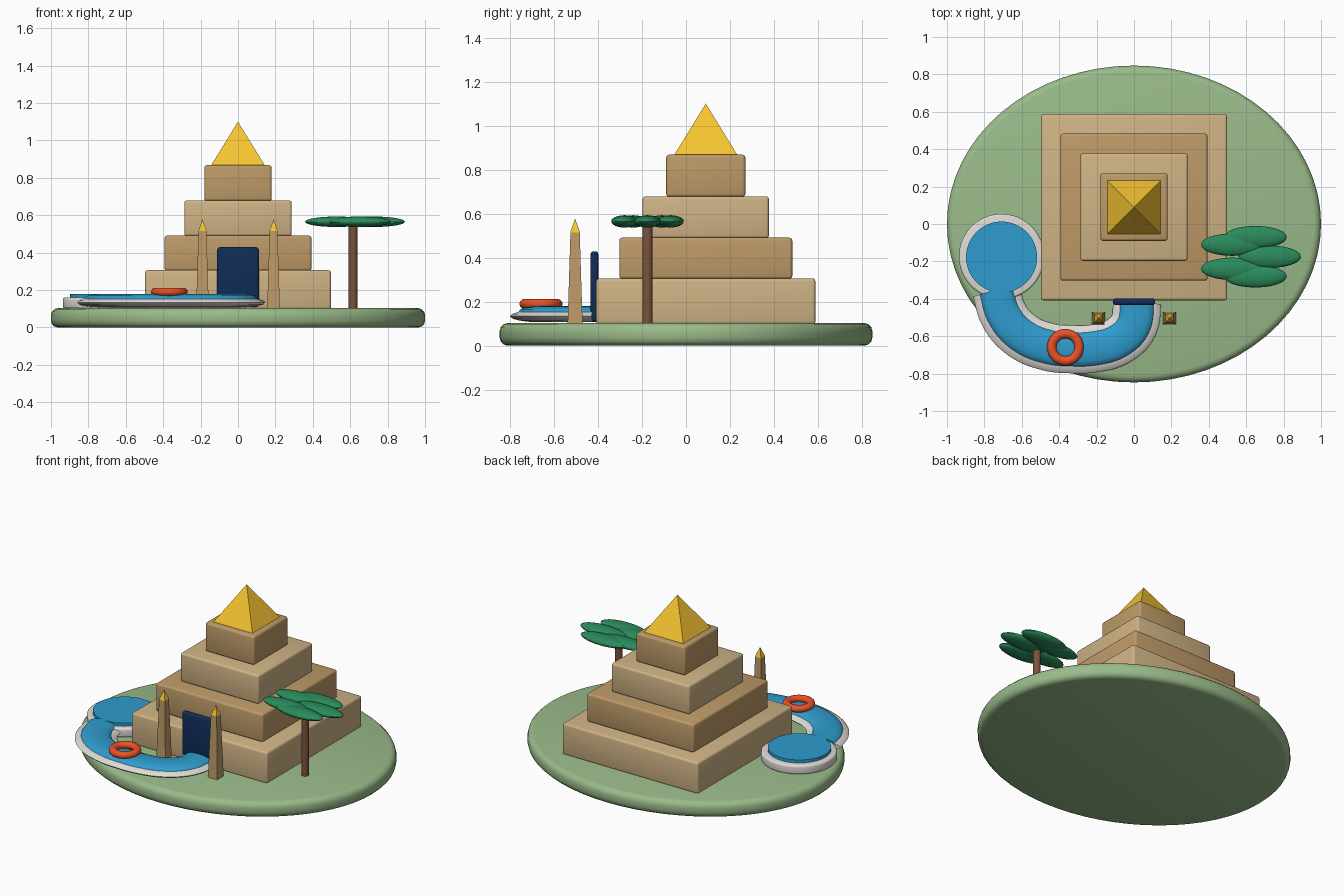
import bpy
from math import cos, sin, pi, radians, sqrt

if "Cube" in bpy.data.objects:
    bpy.data.objects.remove(bpy.data.objects["Cube"])


def material(name, rgb):
    m = bpy.data.materials.new(name)
    m.diffuse_color = [(c / 255) ** 2.2 for c in rgb] + [1]
    m.use_nodes = True
    m.node_tree.nodes["Principled BSDF"].inputs["Base Color"].default_value = m.diffuse_color
    return m


GRASS = material("grass", (153, 186, 137))
SAND = material("light_sandstone", (206, 178, 132))
SAND2 = material("dark_sandstone", (188, 153, 104))
GOLD = material("gold", (245, 195, 52))
WATER = material("water", (50, 155, 205))
RIM = material("pale_stone", (222, 218, 212))
NAVY = material("dark_blue", (24, 48, 88))
RED = material("orange_red", (235, 82, 42))
BARK = material("bark", (122, 84, 62))
LEAF = material("leaf", (46, 138, 92))


def finish(name, mat, bevel=0, segments=3, smooth=True):
    o = bpy.context.object
    o.name = name
    o.data.materials.append(mat)
    bpy.ops.object.transform_apply(location=False, rotation=True, scale=True)
    if bevel:
        b = o.modifiers.new("bevel", 'BEVEL')
        b.width, b.segments = bevel, segments
        b.limit_method, b.angle_limit = 'ANGLE', radians(40)
        bpy.ops.object.modifier_apply(modifier=b.name)
    if smooth:
        bpy.ops.object.shade_smooth_by_angle(angle=radians(35))
    return o


def box(name, mat, x, y, z0, z1, hx, hy, bevel):
    bpy.ops.mesh.primitive_cube_add(size=1, location=(x, y, (z0 + z1) / 2))
    bpy.context.object.scale = (2 * hx, 2 * hy, z1 - z0)
    return finish(name, mat, bevel)


def disc(name, mat, x, y, z0, z1, rx, ry, bevel=0, sides=64):
    bpy.ops.mesh.primitive_cylinder_add(vertices=sides, radius=1, depth=1,
                                        location=(x, y, (z0 + z1) / 2))
    bpy.context.object.scale = (rx, ry, z1 - z0)
    return finish(name, mat, bevel)


def spire(name, mat, x, y, z0, z1, h0, h1=0):
    bpy.ops.mesh.primitive_cone_add(vertices=4, radius1=h0 * sqrt(2), radius2=h1 * sqrt(2),
                                    depth=z1 - z0, location=(x, y, (z0 + z1) / 2),
                                    rotation=(0, 0, pi / 4))
    return finish(name, mat, smooth=False)


def channel(name, mat, points, z, half_w, half_h):
    # flattened tube swept along the slide path
    cu = bpy.data.curves.new(name, 'CURVE')
    cu.dimensions = '3D'
    cu.bevel_depth, cu.bevel_resolution = half_w, 6
    cu.resolution_u, cu.use_fill_caps = 10, True
    s = cu.splines.new('BEZIER')
    s.bezier_points.add(len(points) - 1)
    for bp, (x, y) in zip(s.bezier_points, points):
        bp.co = (x, y, 0)
        bp.handle_left_type = bp.handle_right_type = 'AUTO'
    o = bpy.data.objects.new(name, cu)
    bpy.context.collection.objects.link(o)
    bpy.ops.object.select_all(action='DESELECT')
    o.select_set(True)
    bpy.context.view_layer.objects.active = o
    o.location.z = z
    o.scale.z = half_h / half_w
    bpy.ops.object.convert(target='MESH')
    return finish(name, mat)


# oval lawn
disc("lawn_base", GRASS, 0, 0, 0, 0.103, 1, 0.847, 0.037)

# stepped pyramid and capstone
CY = 0.09
levels = [0.10, 0.306, 0.491, 0.679, 0.868]
for i, half in enumerate((0.498, 0.393, 0.287, 0.18)):
    box(f"tier_{i + 1}", SAND2 if i % 2 else SAND, 0, CY,
        levels[i] - 0.003, levels[i + 1], half, half, 0.014)
spire("capstone", GOLD, 0, CY, 0.866, 1.10, 0.144)

# doorway
box("doorway", NAVY, 0, -0.416, 0.11, 0.429, 0.112, 0.018, 0.015)

# obelisks
for side, x in (("left", -0.19), ("right", 0.19)):
    spire(f"obelisk_{side}", SAND2, x, -0.504, 0.10, 0.518, 0.034, 0.021)
    spire(f"obelisk_tip_{side}", GOLD, x, -0.504, 0.515, 0.578, 0.022)

# round pool
disc("pool_wall", RIM, -0.708, -0.174, 0.10, 0.16, 0.228, 0.228, 0.012)
disc("pool_water", WATER, -0.708, -0.177, 0.15, 0.18, 0.19, 0.19)

# curved water slide
path = [(-0.738, -0.35), (-0.695, -0.49), (-0.60, -0.597), (-0.46, -0.657), (-0.34, -0.67),
        (-0.21, -0.665), (-0.085, -0.627), (-0.003, -0.545), (0.018, -0.41)]
channel("slide_wall", RIM, path, 0.134, 0.128, 0.027)
channel("slide_water", WATER, path, 0.153, 0.09, 0.027)

# swim ring
bpy.ops.mesh.primitive_torus_add(major_segments=40, minor_segments=14, major_radius=0.073,
                                 minor_radius=0.025, location=(-0.367, -0.659, 0.19))
bpy.context.object.scale.z = 0.9
finish("swim_ring", RED)

# palm tree
PX, PY = 0.615, -0.175
disc("palm_trunk", BARK, PX, PY, 0.10, 0.56, 0.023, 0.023, sides=16)
for i in range(5):
    a = i * 2 * pi / 5
    bpy.ops.mesh.primitive_uv_sphere_add(segments=24, ring_count=12, radius=1, location=(
        PX + 0.11 * cos(a), PY + 0.11 * sin(a), 0.565))
    bpy.context.object.scale = (0.168, 0.06, 0.028)
    finish(f"palm_leaf_{i + 1}", LEAF)
